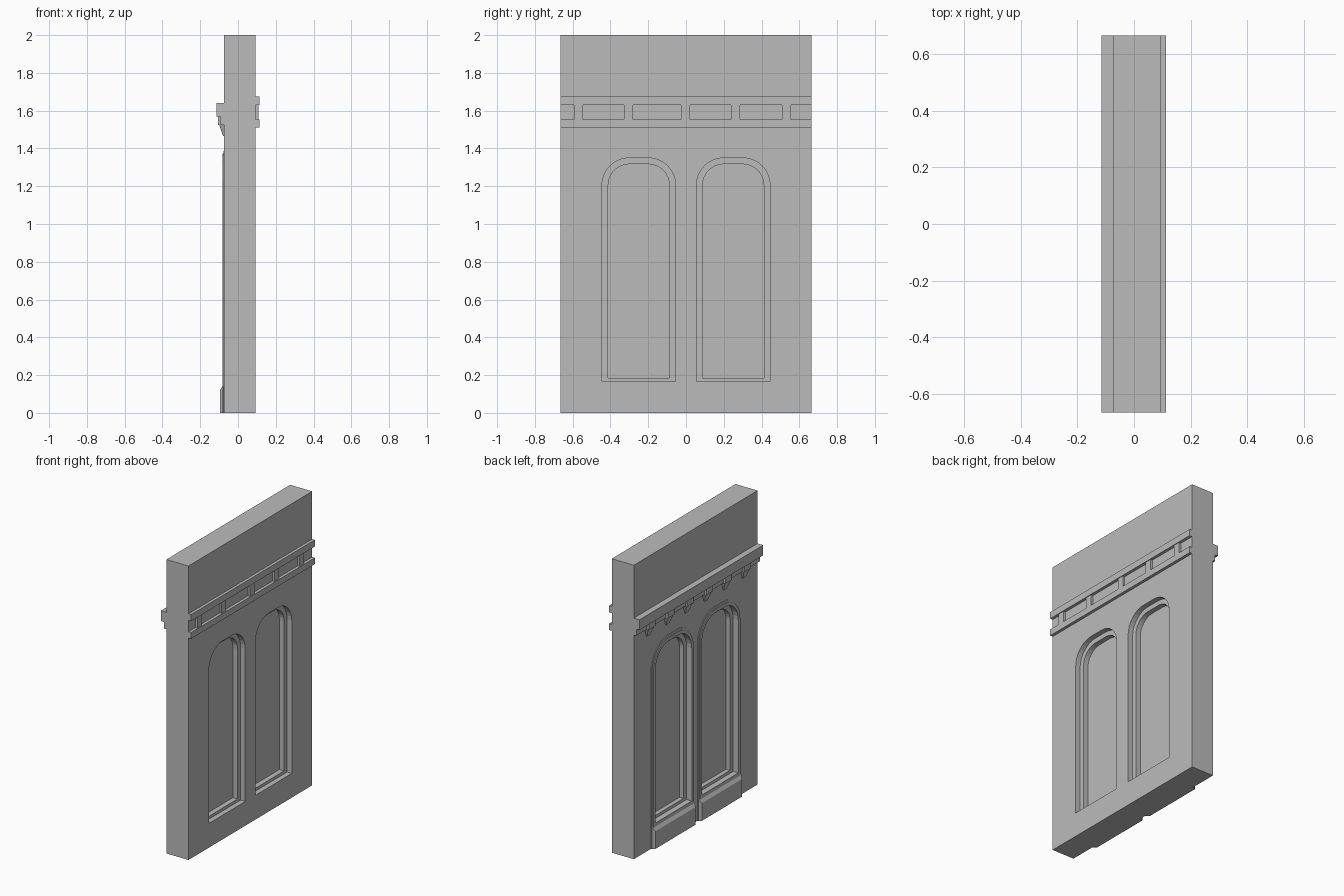
import bpy, bmesh, math

cube = bpy.data.objects.get("Cube")
if cube:
    bpy.data.objects.remove(cube, do_unlink=True)

stone = bpy.data.materials.new("grey stone")
stone.use_nodes = True
GREY = (0.5, 0.5, 0.5, 1)
stone.diffuse_color = GREY
stone.node_tree.nodes["Principled BSDF"].inputs["Base Color"].default_value = GREY

BACK, FRONT, HALF = -0.073, 0.093, 0.665   # wall faces and half length
WINDOWS = {"left": 0.25, "right": -0.25}   # window centres along y


def loft(name, ring_a, ring_b):
    """Solid between two matching closed rings of points."""
    bm = bmesh.new()
    a = [bm.verts.new(p) for p in ring_a]
    b = [bm.verts.new(p) for p in ring_b]
    bm.faces.new(a)
    bm.faces.new(b)
    for i in range(len(a)):
        j = (i + 1) % len(a)
        bm.faces.new((a[i], a[j], b[j], b[i]))
    bmesh.ops.recalc_face_normals(bm, faces=bm.faces)
    mesh = bpy.data.meshes.new(name)
    bm.to_mesh(mesh)
    bm.free()
    mesh.materials.append(stone)
    obj = bpy.data.objects.new(name, mesh)
    bpy.context.collection.objects.link(obj)
    return obj


def prism(name, outline, x0, x1):
    return loft(name, [(x0, y, z) for y, z in outline], [(x1, y, z) for y, z in outline])


def rect(y0, y1, z0, z1):
    return [(y0, z0), (y1, z0), (y1, z1), (y0, z1)]


def box(name, x0, x1, y0, y1, z0, z1):
    return prism(name, rect(y0, y1, z0, z1), x0, x1)


def arch(centre, grow=0.0, bottom=0.165, steps=8):
    """Tall outline with two rounded top corners, grown outward."""
    half, radius, spring = 0.195 + grow, 0.145 + grow, 1.205
    pts = [(centre - half, bottom), (centre + half, bottom)]
    for side, start in ((1, 0), (-1, math.pi / 2)):
        for i in range(steps + 1):
            t = start + math.pi / 2 * i / steps
            pts.append((centre + side * (half - radius) + radius * math.cos(t),
                        spring + radius * math.sin(t)))
    return pts


def carve(obj, cutter):
    """Subtract the cutter, then discard it."""
    mod = obj.modifiers.new("carve", "BOOLEAN")
    mod.operation, mod.solver, mod.object = "DIFFERENCE", "EXACT", cutter
    cutter.hide_render = True
    dg = bpy.context.evaluated_depsgraph_get()
    mesh = bpy.data.meshes.new_from_object(obj.evaluated_get(dg))
    obj.modifiers.clear()
    obj.data = mesh
    bpy.data.objects.remove(cutter, do_unlink=True)


# Wall slab with stepped window recesses on both faces
wall = box("wall", BACK, FRONT, -HALF, HALF, 0, 2)
for side, y in WINDOWS.items():
    for face, out, depth in ((FRONT, 1, 0.07), (BACK, -1, 0.06)):
        carve(wall, prism("cutter", arch(y), face + out * 0.05, face - out * depth / 2))
        carve(wall, prism("cutter", arch(y, -0.033, 0.185), face + out * 0.05, face - out * depth))

# Stepped window surrounds and sill blocks on the back face
for side, y in WINDOWS.items():
    for label, grow, out in (("outer", 0.037, 0.004), ("inner", 0.022, 0.009)):
        trim = prism(f"{side}_window_{label}_trim", arch(y, grow, 0), BACK + 0.001, BACK - out)
        carve(trim, prism("cutter", arch(y), BACK + 0.05, BACK - 0.05))
    w = 0.23
    loft(f"{side}_sill_block",
         [(BACK - 0.006, *p) for p in rect(y - w, y + w, 0, 0.145)],
         [(BACK - 0.023, *p) for p in rect(y - w + 0.015, y + w - 0.015, 0, 0.12)])

# Cornice with hanging corbels on the back face
box("cornice_top", -0.115, BACK, -HALF, HALF, 1.57, 1.64)
box("cornice_lower", -0.092, BACK, -HALF, HALF, 1.525, 1.57)
for i in range(6):
    y = (i - 2.5) * 0.206
    box(f"corbel_block_{i + 1}", -0.105, BACK, y - 0.035, y + 0.035, 1.525, 1.57)
    loft(f"corbel_{i + 1}",
         [(x, y + s, 1.525) for x, s in ((BACK, -0.035), (BACK, 0.035), (-0.1, 0.035), (-0.1, -0.035))],
         [(x, y + s, 1.465) for x, s in ((BACK, -0.015), (BACK, 0.015), (-0.079, 0.015), (-0.079, -0.015))])

# Railed frieze on the front face
box("frieze_top_rail", FRONT, 0.113, -HALF, HALF, 1.63, 1.675)
box("frieze_bottom_rail", FRONT, 0.113, -HALF, HALF, 1.51, 1.553)
for i, y in enumerate((-0.568, -0.305, -0.002, 0.262, 0.533)):
    box(f"frieze_post_{i + 1}", FRONT, 0.108, y - 0.024, y + 0.024, 1.553, 1.63)
